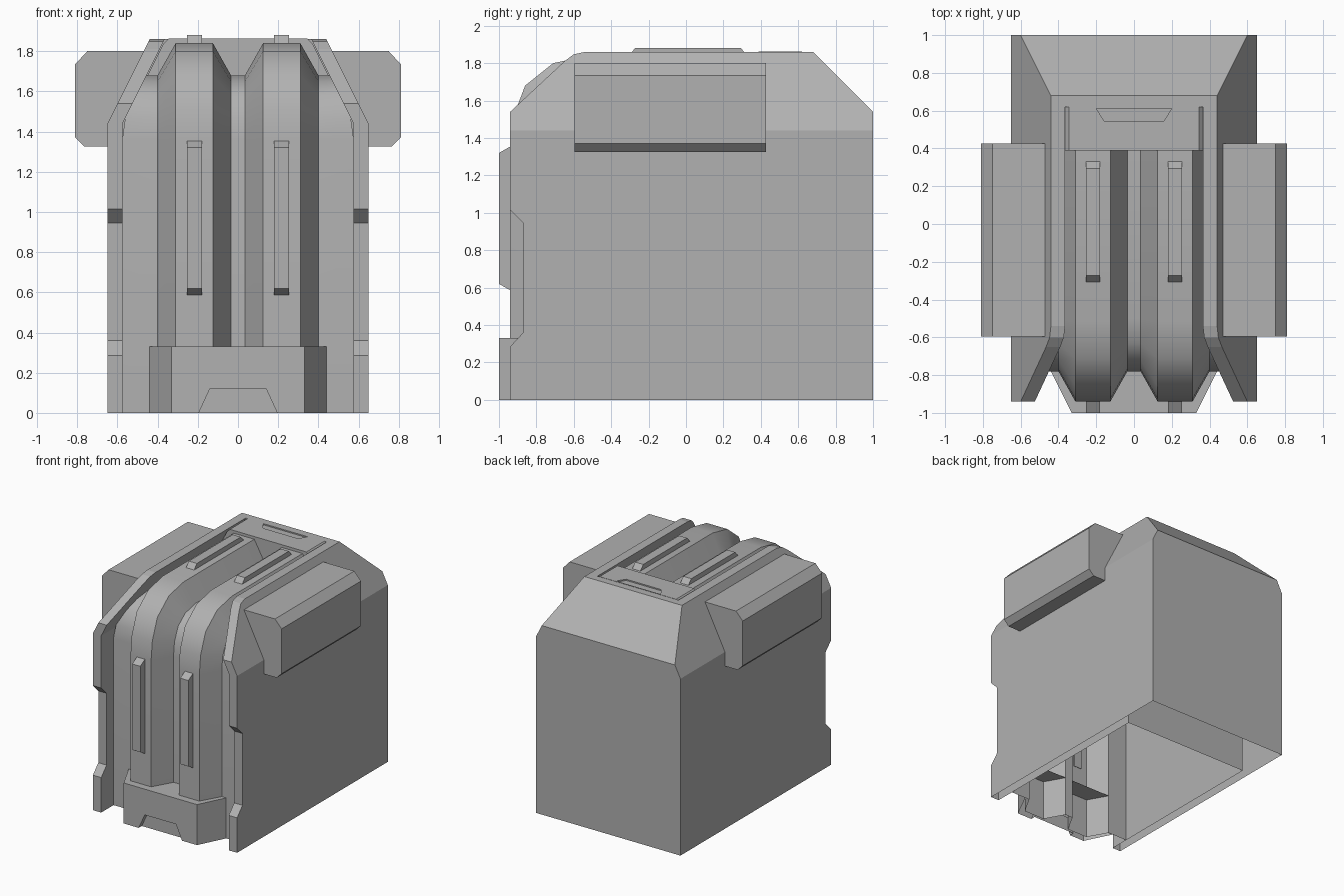
import bpy, bmesh

if "Cube" in bpy.data.objects:
    bpy.data.objects.remove(bpy.data.objects["Cube"])

# Mid grey used on every part
GREY = bpy.data.materials.new("mid_grey")
GREY.diffuse_color = (0.44, 0.44, 0.44, 1)
GREY.use_nodes = True
GREY.node_tree.nodes["Principled BSDF"].inputs["Base Color"].default_value = GREY.diffuse_color


def finish(name, bm):
    bmesh.ops.recalc_face_normals(bm, faces=bm.faces[:])
    me = bpy.data.meshes.new(name)
    bm.to_mesh(me)
    bm.free()
    me.materials.append(GREY)
    ob = bpy.data.objects.new(name, me)
    bpy.context.collection.objects.link(ob)
    return ob


def prism(name, pts, axis, lo, hi):
    """Extrude a 2D outline along one axis (the other two axes in xyz order)."""
    bm = bmesh.new()

    def ring(t):
        return [bm.verts.new((p[:axis] + (t,) + p[axis:])) for p in pts]
    a, b = ring(lo), ring(hi)
    bm.faces.new(a)
    bm.faces.new(b[::-1])
    n = len(pts)
    for i in range(n):
        bm.faces.new((a[i], b[i], b[(i + 1) % n], a[(i + 1) % n]))
    return finish(name, bm)


def boolean(ob, cutter, op):
    m = ob.modifiers.new("cut", 'BOOLEAN')
    m.object, m.operation, m.solver = cutter, op, 'EXACT'
    dg = bpy.context.evaluated_depsgraph_get()
    me = bpy.data.meshes.new_from_object(ob.evaluated_get(dg))
    ob.modifiers.clear()
    ob.data = me
    bpy.data.objects.remove(cutter)


def delete_faces(ob, test):
    bm = bmesh.new()
    bm.from_mesh(ob.data)
    gone = [f for f in bm.faces if all(test(v.co) for v in f.verts)]
    bmesh.ops.delete(bm, geom=gone, context='FACES')
    bm.to_mesh(ob.data)
    bm.free()


def symmetric(half):
    return half + [(-x, z) for x, z in reversed(half)]


# Outer shell: side outline crossed with front outline, channel cut, open below
side = [(-0.94, 0), (-0.94, 0.285), (-0.87, 0.36), (-0.87, 0.945), (-0.94, 1.015),
        (-0.94, 1.54), (-0.65, 1.81), (-0.6, 1.847), (-0.54, 1.86), (0.68, 1.86),
        (1, 1.54), (1, 0)]
shell = prism("shell", side, 0, -0.9, 0.9)
front = symmetric([(0.65, -0.1), (0.65, 1.44), (0.39, 1.96)])
boolean(shell, prism("front_outline", front, 1, -1.2, 1.2), 'INTERSECT')
channel = symmetric([(0.575, -0.1), (0.575, 1.44), (0.315, 1.96)])
boolean(shell, prism("channel_cut", channel, 1, -1.3, 0.62), 'DIFFERENCE')
delete_faces(shell, lambda co: co.z < 0.001)

# Ribbed panel: ridge and valley lines swept up the front and over the top
path = [((-0.94, 0), (-0.78, 0)),
        ((-0.94, 1.36), (-0.78, 1.36)),
        ((-0.925, 1.51), (-0.768, 1.47)),
        ((-0.86, 1.68), (-0.72, 1.58)),
        ((-0.71, 1.80), (-0.63, 1.65)),
        ((-0.52, 1.84), (-0.50, 1.68)),
        ((0.40, 1.84), (0.40, 1.68))]
bm = bmesh.new()
rows = []
for ridge, valley in path:
    edge = 0.576 - max(0, valley[1] - 1.44) / 2
    half = [(0.035, valley), (0.125, ridge), (0.31, ridge), (0.40, valley), (edge, valley)]
    cols = [(-x, p) for x, p in reversed(half)] + half
    rows.append([bm.verts.new((x, p[0], p[1])) for x, p in cols])
for a, b in zip(rows, rows[1:]):
    for i in range(len(a) - 1):
        bm.faces.new((a[i], a[i + 1], b[i + 1], b[i]))
panel = finish("ribbed_panel", bm)
bpy.context.view_layer.objects.active = panel
panel.select_set(True)
bpy.ops.object.shade_smooth_by_angle(angle=0.6)
panel.select_set(False)

# Top plate behind the ribs, with a shallow notch
plate = prism("top_plate", symmetric([(0.46, 1.66), (0.372, 1.835), (0.345, 1.862)]),
              1, 0.388, 0.62)
notch = [(-0.2, 0.612), (0.2, 0.612), (0.158, 0.545), (-0.158, 0.545)]
boolean(plate, prism("plate_notch", notch, 2, 1.852, 1.95), 'DIFFERENCE')

# Base block at the foot of the ribs, notched in front, open below and behind
base = prism("base_block", [(-0.44, -0.78), (-0.33, -1), (0.33, -1), (0.44, -0.78)], 2, 0, 0.33)
arch = [(-0.2, -0.01), (0.2, -0.01), (0.14, 0.12), (-0.14, 0.12)]
boolean(base, prism("base_notch", arch, 1, -1.1, -0.96), 'DIFFERENCE')
delete_faces(base, lambda co: co.z < 0.001)
delete_faces(base, lambda co: co.y > -0.785)

for s, tag in ((1, "right"), (-1, "left")):
    # Raised bars on each rib
    lo, hi = sorted((s * 0.18, s * 0.253))
    prism("front_bar_" + tag, [(-0.93, 0.58), (-1, 0.62), (-1, 1.32), (-0.93, 1.36)], 0, lo, hi)
    prism("top_bar_" + tag, [(-0.312, 1.835), (-0.272, 1.88), (0.293, 1.88), (0.335, 1.835)],
          0, lo, hi)
    # Side pods
    pod = [(0.47, 1.80), (0.75, 1.80), (0.81, 1.735), (0.81, 1.37),
           (0.765, 1.325), (0.645, 1.325), (0.645, 1.45)]
    prism("side_pod_" + tag, [(s * x, z) for x, z in pod], 1, -0.595, 0.427)
